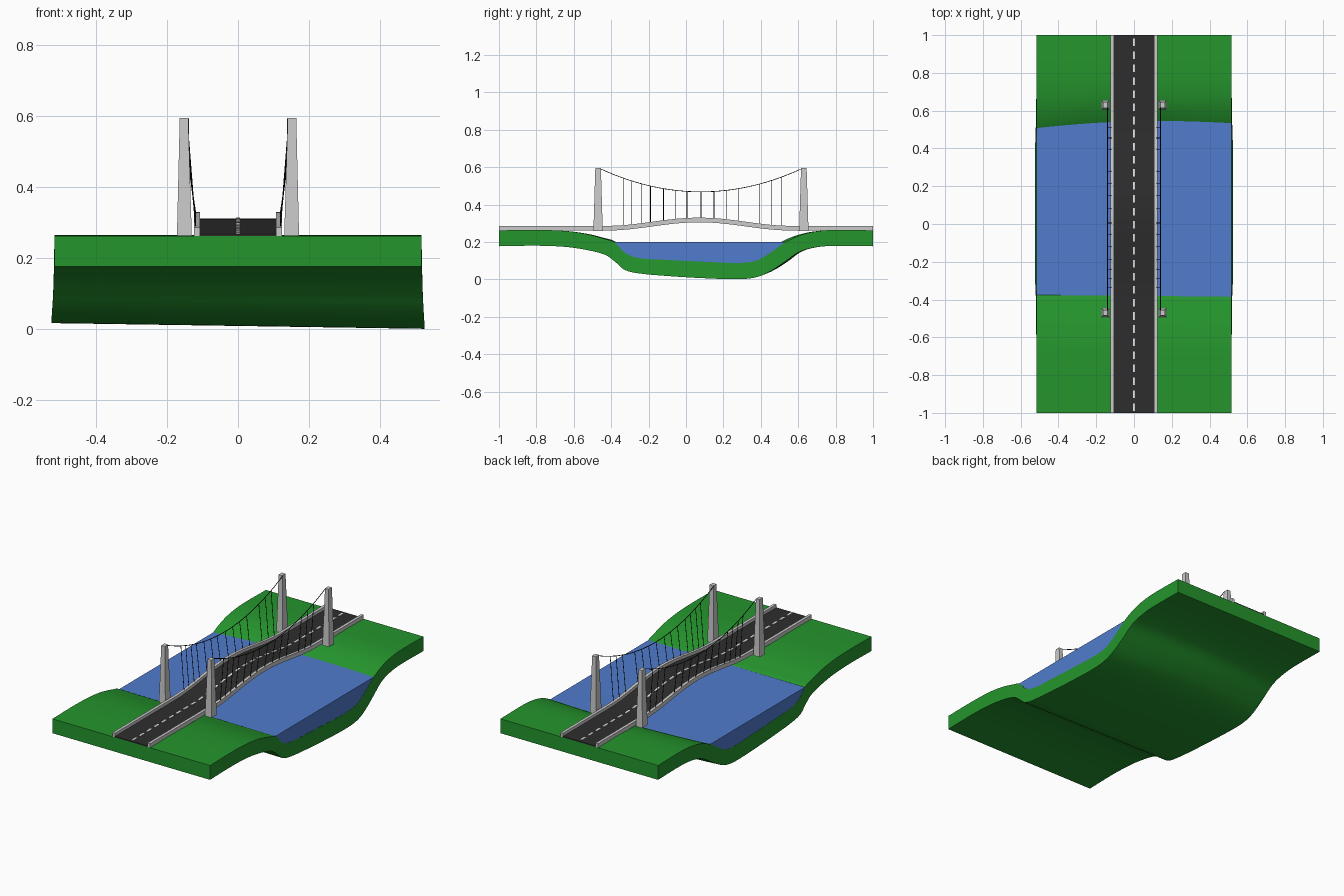
import bpy, math
from mathutils import Vector

if "Cube" in bpy.data.objects:
    bpy.data.objects.remove(bpy.data.objects["Cube"])


def material(name, rgb):
    m = bpy.data.materials.new(name)
    m.diffuse_color = (*rgb, 1)
    m.use_nodes = True
    m.node_tree.nodes["Principled BSDF"].inputs["Base Color"].default_value = m.diffuse_color
    return m


GREEN = material("grass_green", (0.018, 0.30, 0.026))
BLUE = material("water_blue", (0.082, 0.20, 0.61))
ASPHALT = material("asphalt", (0.027, 0.027, 0.027))
STONE = material("pale_stone", (0.60, 0.60, 0.60))
WHITE = material("paint_white", (0.9, 0.9, 0.9))
BLACK = material("cable_black", (0.006, 0.006, 0.006))


def loft(name, rings_list, mat, smooth=False):
    """Skin one or more stacks of equal rings, each closed by end caps."""
    verts, faces = [], []
    for rings in rings_list:
        n, base = len(rings[0]), len(verts)
        for r in rings:
            verts += r
        for i in range(len(rings) - 1):
            a = base + i * n
            faces += [(a + j, a + (j + 1) % n, a + n + (j + 1) % n, a + n + j) for j in range(n)]
        # end caps as strips, so wide curved rings stay clean
        for off in (base, base + (len(rings) - 1) * n):
            for j in range(n // 2 - 1):
                f = (off + j, off + n - 1 - j, off + n - 2 - j, off + j + 1)
                faces.append(f if off == base else f[::-1])
    me = bpy.data.meshes.new(name)
    me.from_pydata(verts, [], faces)
    ob = bpy.data.objects.new(name, me)
    bpy.context.collection.objects.link(ob)
    me.materials.append(mat)
    bpy.ops.object.select_all(action='DESELECT')
    ob.select_set(True)
    bpy.context.view_layer.objects.active = ob
    bpy.ops.object.mode_set(mode='EDIT')
    bpy.ops.mesh.select_all(action='SELECT')
    bpy.ops.mesh.normals_make_consistent(inside=False)
    bpy.ops.object.mode_set(mode='OBJECT')
    if smooth:
        bpy.ops.object.shade_smooth_by_angle(angle=math.radians(35))
    return ob


def rect(x0, x1, y, z0, z1):
    return [(x0, y, z0), (x0, y, z1), (x1, y, z1), (x1, y, z0)]


# Valley profile: y, ground height, underside height
PROFILE = [(-1, .262, .177), (-.8, .264, .180), (-.65, .259, .174), (-.53, .242, .157),
           (-.43, .215, .130), (-.38, .197, .095), (-.33, .145, .052), (-.26, .115, .033),
           (-.1, .104, .018), (.1, .094, .006), (.28, .088, .001), (.37, .098, .010),
           (.44, .135, .037), (.52, .192, .088), (.6, .232, .144), (.68, .254, .169),
           (.78, .264, .179), (1, .262, .177)]


def smooth_profile(steps=4):
    pts = [Vector(p) for p in PROFILE]
    out = []
    for i in range(len(pts) - 1):
        p0, p1, p2, p3 = pts[max(i - 1, 0)], pts[i], pts[i + 1], pts[min(i + 2, len(pts) - 1)]
        m1 = (p2 - p0) * ((p2.x - p1.x) / (p2.x - p0.x))
        m2 = (p3 - p1) * ((p2.x - p1.x) / (p3.x - p1.x))
        for s in range(steps):
            t = s / steps
            out.append(p1 * (2*t**3 - 3*t*t + 1) + m1 * (t**3 - 2*t*t + t)
                       + p2 * (3*t*t - 2*t**3) + m2 * (t**3 - t*t))
    return out + [pts[-1]]


valley = smooth_profile()

# Terrain: curved slab, the far shore bows out slightly and the bed tilts
US = [-1 + i / 6 for i in range(13)]


def ground_point(u, y, z, depth, lower):
    half = .517 + (.008 * depth if lower else 0)
    bank = math.exp(-((y - .5) / .16) ** 2)
    shift = bank * (.018 * (1 - u * u) - .015 * max(0, -u))
    return (u * half, y + shift, max(z + .008 * depth * (1 - u), 0))


ground = []
for y, top, low in valley:
    d = max(0, min(1, (.262 - top) / .17))
    ground.append([ground_point(u, y, top, d, False) for u in US]
                  + [ground_point(u, y, low, d, True) for u in reversed(US)])
loft("terrain", [ground], GREEN, True)

# Water: fills the valley up to a level surface
loft("water", [[rect(-.516, .516, y, min(.195, top - .004), .2)
                for y, top, low in valley if -.405 < y < .57]], BLUE)


# Road deck: flat approaches with a gentle hump over the river
def deck(y):
    t = y - .07
    return .262 + (.044 * math.cos(math.pi * t) ** 2 if abs(t) < .5 else 0)


ys = [-1 + i / 40 for i in range(81)]
loft("road", [[rect(-.109, .109, y, deck(y), deck(y) + .006) for y in ys]], ASPHALT, True)
loft("kerbs", [[rect(s * .107, s * .124, y, deck(y) - .001, deck(y) + .024) for y in ys]
               for s in (-1, 1)], STONE, True)

# Centre line dashes
dashes = []
for i in range(29):
    y0 = -.99 + i * .069
    dashes.append([rect(-.006, .006, y, deck(y) + .005, deck(y) + .0085)
                   for y in (y0, y0 + .02, y0 + .04)])
loft("lane_dashes", dashes, WHITE)


# Tapered towers
def square(x, y, z, hx, hy):
    return [(x - hx, y - hy, z), (x + hx, y - hy, z), (x + hx, y + hy, z), (x - hx, y + hy, z)]


TOWER_Y = (-.47, .63)
loft("towers", [[square(s * .151, y, .259, .021, .025), square(s * .152, y, .595, .012, .015)]
                for s in (-1, 1) for y in TOWER_Y], STONE)


# Main cables and hangers
def cable_z(y):
    return .468 + .124 * ((y - .08) / .54) ** 2


def wires(name, paths, radius):
    cu = bpy.data.curves.new(name, 'CURVE')
    cu.dimensions = '3D'
    cu.bevel_depth = radius
    cu.bevel_resolution = 1
    cu.use_fill_caps = True
    for path in paths:
        sp = cu.splines.new('POLY')
        sp.points.add(len(path) - 1)
        for p, co in zip(sp.points, path):
            p.co = (*co, 1)
    cu.materials.append(BLACK)
    ob = bpy.data.objects.new(name, cu)
    bpy.context.collection.objects.link(ob)
    bpy.ops.object.select_all(action='DESELECT')
    ob.select_set(True)
    bpy.context.view_layer.objects.active = ob
    bpy.ops.object.convert(target='MESH')


span = [TOWER_Y[0] + .01 + i * 1.08 / 28 for i in range(29)]
wires("main_cables", [[(s * .140, y, cable_z(y)) for y in span] for s in (-1, 1)], .002)

HANGERS = [-.335, -.29, -.24, -.19, -.12, -.055, .005, .08, .15, .215, .28, .395, .455, .51]
wires("hangers", [[(s * .140, y, cable_z(y)), (s * .119, y, deck(y) + .018)]
                  for s in (-1, 1) for y in HANGERS], .0017)
